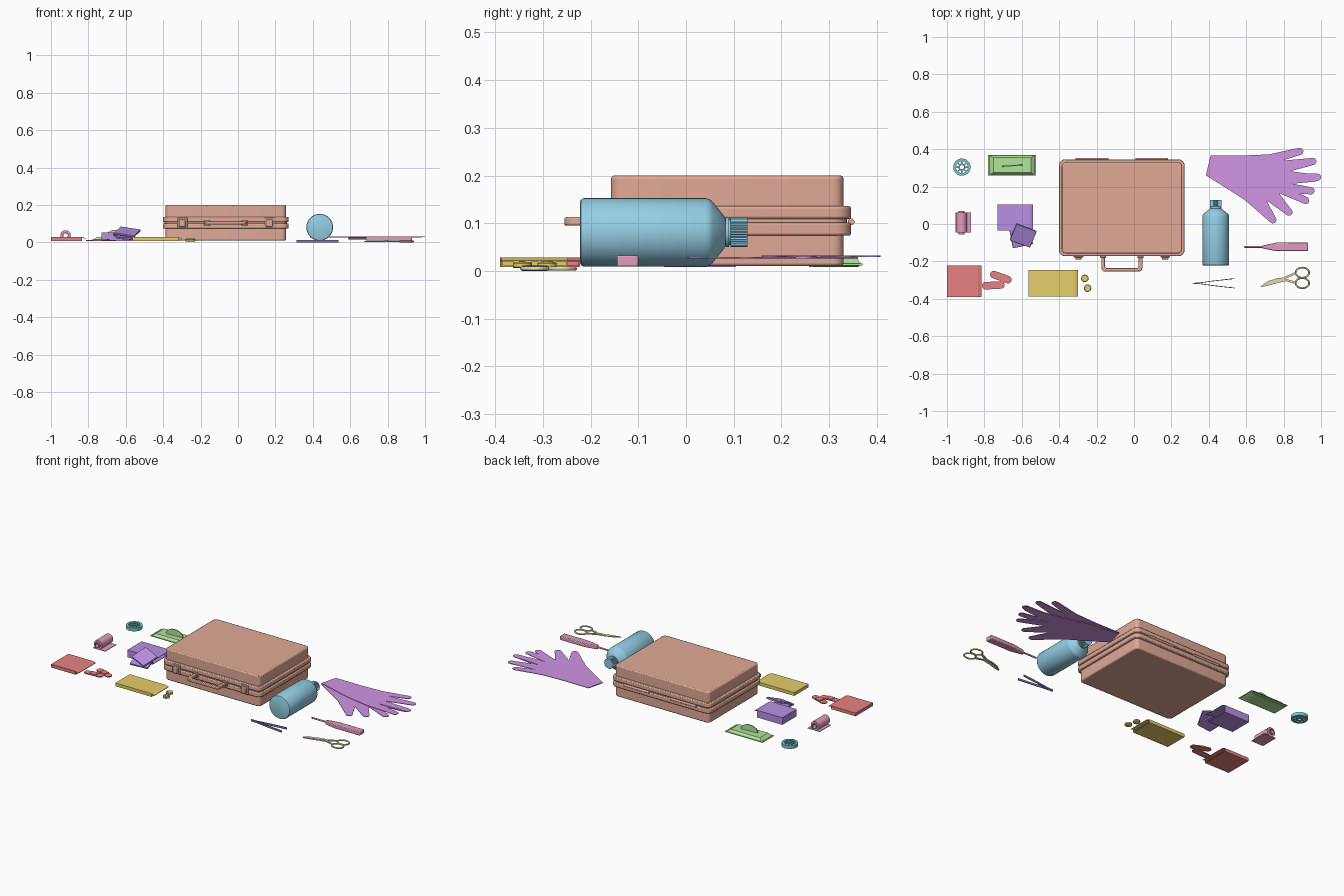
import bpy, bmesh
from math import sin, cos, pi, radians
from mathutils import Vector, Matrix

if "Cube" in bpy.data.objects:
    bpy.data.objects.remove(bpy.data.objects["Cube"])

MATS = {}
COLORS = dict(coral=(.75, .40, .31), blue=(.30, .62, .78), violet=(.63, .30, .78), rose=(.75, .34, .50),
              tan=(.78, .72, .42), navy=(.22, .18, .50), red=(.80, .22, .22), gold=(.78, .62, .15),
              purple=(.48, .28, .78), green=(.45, .78, .33), teal=(.20, .60, .62))


def make(name, verts, faces, color, bevel=0, segs=2):
    me = bpy.data.meshes.new(name)
    me.from_pydata(verts, [], faces)
    bm = bmesh.new()
    bm.from_mesh(me)
    bmesh.ops.recalc_face_normals(bm, faces=bm.faces)
    bm.to_mesh(me)
    bm.free()
    me.shade_smooth()
    me.set_sharp_from_angle(angle=radians(35))
    if color not in MATS:
        MATS[color] = bpy.data.materials.new(color)
        MATS[color].diffuse_color = (*COLORS[color], 1)
    me.materials.append(MATS[color])
    ob = bpy.data.objects.new(name, me)
    bpy.context.collection.objects.link(ob)
    if bevel:
        m = ob.modifiers.new("bevel", "BEVEL")
        m.width, m.segments, m.limit_method = bevel, segs, 'ANGLE'
        m.angle_limit = radians(50)
    return ob


def prism(name, outline, z0, z1, color, bevel=0):
    n = len(outline)
    verts = [(x, y, z) for z in (z0, z1) for x, y in outline]
    sides = [(i, (i + 1) % n, n + (i + 1) % n, n + i) for i in range(n)]
    return make(name, verts, [tuple(range(n)), tuple(range(n, 2 * n))] + sides, color, bevel)


def box(name, x0, x1, y0, y1, z0, z1, color, bevel=0):
    return prism(name, [(x0, y0), (x1, y0), (x1, y1), (x0, y1)], z0, z1, color, bevel)


def round_rect(x0, x1, y0, y1, r, k=6):
    pts = []
    for cx, cy, a in ((x1 - r, y1 - r, 0), (x0 + r, y1 - r, 90), (x0 + r, y0 + r, 180), (x1 - r, y0 + r, 270)):
        pts += [(cx + r * cos(radians(a + 90 * i / k)), cy + r * sin(radians(a + 90 * i / k))) for i in range(k + 1)]
    return pts


def lathe(name, profile, centre, color, axis='Z', n=48, closed=False):
    """Spin (radius, height) points; an open profile gets end caps."""
    verts = [(r * cos(2 * pi * j / n), r * sin(2 * pi * j / n), h) for r, h in profile for j in range(n)]
    m = len(profile)
    faces = [(i * n + j, i * n + (j + 1) % n, (i + 1) % m * n + (j + 1) % n, (i + 1) % m * n + j)
             for i in range(m if closed else m - 1) for j in range(n)]
    if not closed:
        faces += [tuple(range(n)), tuple(range((m - 1) * n, m * n))]
    rot = {'Z': Matrix(), 'Y': Matrix.Rotation(-pi / 2, 4, 'X'), 'X': Matrix.Rotation(pi / 2, 4, 'Y')}[axis]
    c = Vector(centre)
    return make(name, [rot @ Vector(v) + c for v in verts], faces, color)


def place(ob, loc, rot):
    ob.location = loc
    ob.rotation_euler = [radians(a) for a in rot]
    return ob


# Case: two shells, each with a rounded flange along the seam
prism("case_bottom", round_rect(-.387, .257, -.157, .33, .022), .01, .104, "coral", .006)
prism("case_lid", round_rect(-.387, .257, -.157, .33, .022), .106, .2, "coral", .006)
for nm, z0, z1 in (("bottom_rim", .074, .102), ("lid_rim", .109, .136)):
    prism(nm, round_rect(-.402, .271, -.172, .346, .035), z0, z1, "coral", .005)
prism("seam_gasket", round_rect(-.393, .262, -.163, .337, .03), .1, .111, "coral")

# Latches, hinges and handle
for i, x in enumerate((-.297, .167)):
    box(f"latch_plate_{i}", x - .026, x + .026, -.178, -.165, .075, .132, "coral", .003)
    box(f"latch_clip_{i}", x - .017, x + .017, -.19, -.175, .082, .122, "coral", .004)
for i, x in enumerate((-.225, .095)):
    lathe(f"hinge_{i}", [(.007, -.088), (.007, .088)], (x, .346, .103), "coral", 'X', 16)
outer = round_rect(-.175, .045, -.255, -.1, .022)
inner = round_rect(-.155, .025, -.235, -.1, .01)
cut = lambda ring: [ring[k] for k in range(14, 28)]
path = cut(outer)
loop = [(-.175, -.165)] + path + [(.045, -.165), (.025, -.165)] + cut(inner)[::-1] + [(-.155, -.165)]
prism("handle", loop, .095, .113, "coral", .004)
for i, x in enumerate((-.165, .035)):
    box(f"handle_mount_{i}", x - .016, x + .016, -.182, -.16, .09, .118, "coral", .003)

# Bottle lying on its side with a ribbed cap
lathe("bottle", [(.064, -.222), (.069, -.22), (.0715, -.215), (.0715, .042), (.069, .05), (.064, .056),
                 (.034, .08), (.027, .083), (.027, .095)], (.437, 0, .081), "blue", 'Y')
cap = []
for k in range(64):
    r = .031 if k % 2 else .0285
    cap.append((r * cos(2 * pi * k / 64), r * sin(2 * pi * k / 64)))
place(prism("bottle_cap", cap, 0, .036, "blue"), (.437, .093, .081), (-90, 0, 0))
lathe("cap_ring", [(.031, .083), (.031, .09)], (.437, 0, .081), "blue", 'Y')


# Pair of flat gloves, fingers grown between the valley points
def glove(name, start, valleys, tips, end, z):
    pts = list(start)
    for a, b, t in zip(valleys, valleys[1:], tips):
        a, b, t = Vector(a), Vector(b), Vector(t)
        d = (t - (a + b) / 2).normalized()
        side, r = Vector((-d.y, d.x)), .019
        pts.append(tuple(a))
        pts += [tuple(t - d * r + r * (side * cos(pi * k / 8) + d * sin(pi * k / 8))) for k in range(9)]
    pts.append(valleys[-1])
    prism(name, pts + list(end), z, z + .003, "violet")


glove("glove_upper", [(.41, .367), (.58, .366)],
      [(.72, .372), (.79, .338), (.81, .275), (.8, .225), (.76, .17)],
      [(.905, .393), (.975, .338), (1, .25), (.965, .175)], [(.6, .2), (.385, .265)], .029)
glove("glove_lower", [(.41, .36), (.6, .34)],
      [(.78, .29), (.79, .21), (.775, .165), (.71, .125), (.59, .13)],
      [(.985, .245), (.935, .118), (.842, .05), (.755, .008)], [(.48, .2), (.385, .26)], .026)

# Thermometer: flat handle, tapered neck, thin probe
prism("thermometer_body", [(.93, -.145), (.93, -.1), (.76, -.1), (.685, -.115), (.685, -.13), (.76, -.145)],
      .009, .033, "rose", .004)
lathe("thermometer_probe", [(.003, .588), (.005, .593), (.005, .69)], (0, -.122, .021), "rose", 'X', 16)


# Scissors: curved blades and oval finger rings
def wire(name, pts, r, color, cyclic=False, flat=1):
    cu = bpy.data.curves.new(name, 'CURVE')
    cu.dimensions, cu.bevel_depth, cu.bevel_resolution = '3D', r, 3
    cu.use_fill_caps = True
    sp = cu.splines.new('POLY')
    sp.points.add(len(pts) - 1)
    for p, q in zip(sp.points, pts):
        p.co = (*q, 1)
    sp.use_cyclic_u = cyclic
    ob = bpy.data.objects.new(name, cu)
    bpy.context.collection.objects.link(ob)
    make("tmp", [(0, 0, 0)], [], color) if color not in MATS else None
    cu.materials.append(MATS[color])
    return ob


blade = [(.677, -.333), (.715, -.306), (.765, -.29), (.81, -.285), (.81, -.302), (.765, -.312), (.72, -.325)]
prism("scissor_blade_upper", blade, .005, .008, "tan")
prism("scissor_blade_lower", [(x, y - .004) for x, y in blade], .002, .005, "tan")
lathe("scissor_pivot", [(.008, .001), (.008, .01)], (.79, -.296, 0), "tan", n=20)
for i, (cy, s) in enumerate(((-.26, 1), (-.316, -1))):
    ring = [(.9 + .036 * cos(a), cy + .027 * sin(a), .005)
            for a in (2 * pi * k / 32 for k in range(32))]
    wire(f"scissor_ring_{i}", ring, .0045, "tan", True)
    prism(f"scissor_shank_{i}", [(.795, -.3), (.795, -.288), (.868, cy + .006), (.868, cy - .006)],
          .002, .008, "tan")

# Tweezers: two bowed arms meeting at one end
for i, s in enumerate((1, -1)):
    arm = [(.312, 0), (.35, .002), (.42, .012), (.5, .021), (.537, .025)]
    top = [(x, -.317 + s * (y + .002)) for x, y in arm]
    low = [(x, -.317 + s * (y - .002)) for x, y in arm]
    prism(f"tweezer_arm_{i}", top + low[::-1], 0, .012, "navy")


# Open cartons: sleeve, closed end and drooping flap
def carton(name, x0, x1, y0, y1, z0, z1, color, t=.003):
    e = x1 - .018
    box(name + "_base", x0, e, y0, y1, z0, z0 + t, color)
    box(name + "_top", x0, e, y0, y1, z1 - t, z1, color)
    box(name + "_front", x0, e, y0, y0 + t, z0, z1, color)
    box(name + "_back", x0, e, y1 - t, y1, z0, z1, color)
    box(name + "_end", x0, x0 + t, y0, y1, z0, z1, color)
    side = [(e, z1), (x1, z1 - .006), (x1, z1 - .006 - t), (e, z1 - t)]
    make(name + "_flap", [(x, y, z) for y in (y0, y1) for x, z in side],
         [(0, 1, 2, 3), (4, 5, 6, 7)] + [(i, (i + 1) % 4, 4 + (i + 1) % 4, 4 + i) for i in range(4)], color)


carton("bandage_box", -1, -.815, -.39, -.222, .008, .028, "red")
carton("pill_box", -.565, -.3, -.387, -.247, .008, .028, "gold")
carton("pad_box", -.73, -.54, -.035, .105, .008, .052, "purple")

# Adhesive bandages with raised pad
for i, (x, y, a) in enumerate(((-.712, -.284, -20), (-.752, -.328, 3))):
    place(prism(f"bandage_{i}", round_rect(-.06, .06, -.02, .02, .0195), 0, .005, "red"), (x, y, .008), (0, 0, a))
    place(box(f"bandage_pad_{i}", -.02, .02, -.018, .018, 0, .009, "red"), (x, y, .008), (0, 0, a))

# Round tablets with a score line
for i, (x, y, a) in enumerate(((-.263, -.291, 40), (-.248, -.343, 15))):
    lathe(f"tablet_{i}", [(.017, .006), (.02, .008), (.02, .016), (.017, .019)], (x, y, 0), "gold", n=32)
    place(box(f"tablet_score_{i}", -.018, .018, -.002, .002, .018, .0205, "gold"), (x, y, 0), (0, 0, a))

# Loose gauze pads leaning on their box
place(box("gauze_pad_upper", -.058, .058, -.05, .05, -.005, .005, "purple", .002), (-.592, -.062, .056), (20, 8, -20))
place(box("gauze_pad_lower", -.055, .055, -.05, .05, -.005, .005, "purple", .002), (-.603, -.07, .03), (12, 4, 12))

# Tissue pack: pillow body, crimped ends and a pulled tissue
box("tissue_pack_seal", -.78, -.525, .26, .37, .012, .016, "green")
make("tissue_pack", [(sx * w - .652, sy * d + .315, z) for z, w, d in ((.008, .112, .045), (.014, .122, .053), (.03, .1, .04))
                     for sx, sy in ((-1, -1), (1, -1), (1, 1), (-1, 1))],
     [(0, 1, 2, 3), (8, 9, 10, 11)] + [(r + i, r + (i + 1) % 4, r + 4 + (i + 1) % 4, r + 4 + i)
                                       for r in (0, 4) for i in range(4)], "green")
fan = [(-.056, 0), (.056, 0), (.054, .015), (.035, .032), (.01, .04), (-.02, .038), (-.045, .025)]
place(prism("tissue", fan, -.003, .003, "green"), (-.652, .312, .028), (90, 0, 4))

# Tape spool with hub and spokes
for nm, r0, r1, z0, z1 in (("tape_roll", .032, .046, .008, .028), ("tape_hub", .011, .019, .008, .03)):
    lathe(nm, [(r0, z0), (r1, z0), (r1, z1), (r0, z1)], (-.92, .304, 0), "teal", closed=True)
for k in range(8):
    place(box(f"tape_spoke_{k}", .017, .034, -.004, .004, .01, .026, "teal"), (-.92, .304, 0), (0, 0, 45 * k))

# Bandage roll with core and loose tail
lathe("roll_wrap", [(.015, -.046), (.028, -.046), (.028, .062), (.015, .062)], (-.922, 0, .037), "rose", 'Y', closed=True)
lathe("roll_core", [(.012, -.056), (.016, -.056), (.016, .07), (.012, .07)], (-.922, 0, .037), "rose", 'Y', closed=True)
box("roll_tail", -.955, -.872, -.046, .062, .008, .011, "rose")

for m in bpy.data.materials:
    if m.users and not m.is_grease_pencil:
        m.use_nodes = True
        m.node_tree.nodes["Principled BSDF"].inputs["Base Color"].default_value = m.diffuse_color
